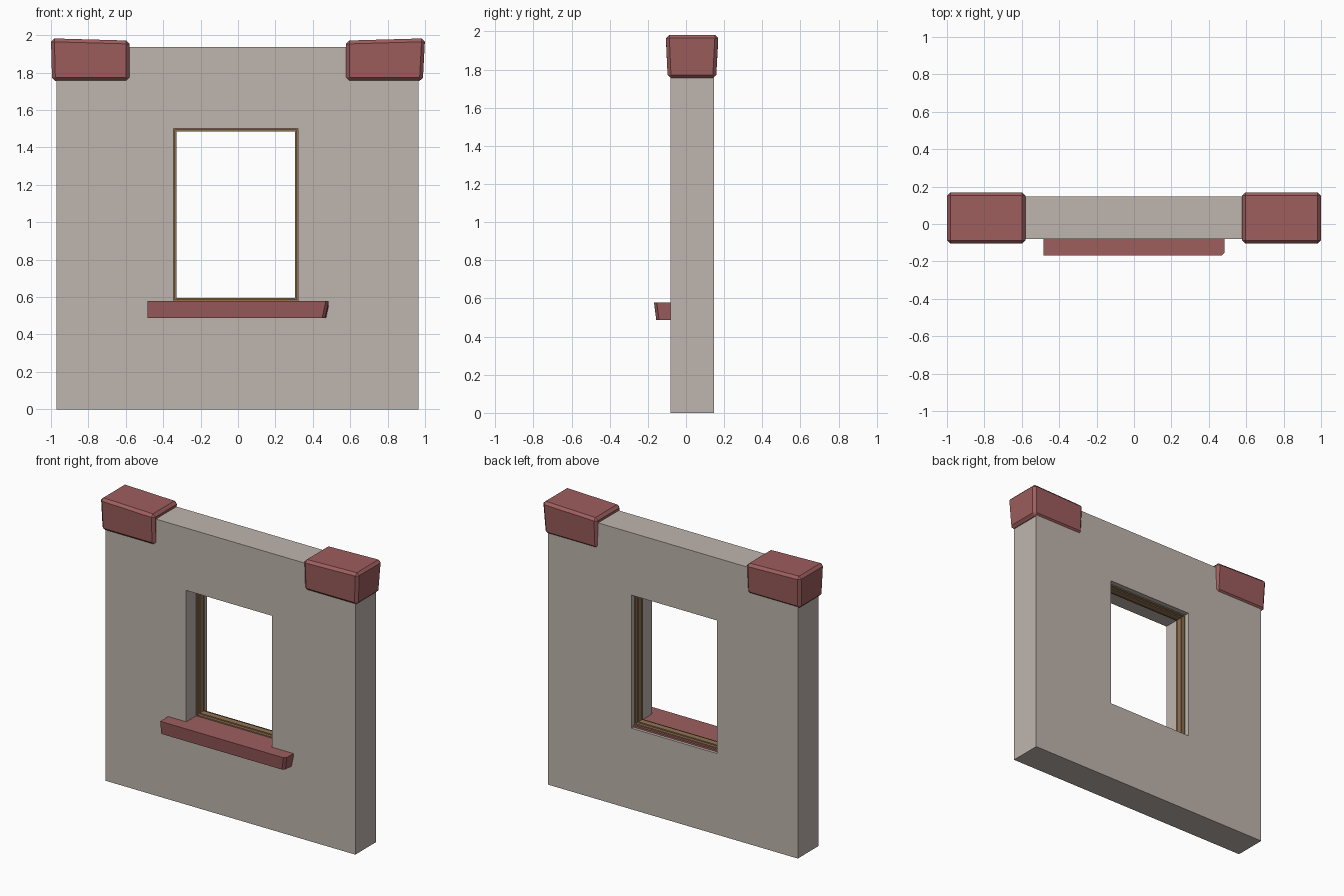
import bpy, bmesh
from mathutils import Vector

cube = bpy.data.objects.get("Cube")
if cube:
    bpy.data.objects.remove(cube, do_unlink=True)


def material(name, rgb):
    m = bpy.data.materials.new(name)
    m.use_nodes = True
    m.diffuse_color = (*rgb, 1)
    m.node_tree.nodes["Principled BSDF"].inputs["Base Color"].default_value = (*rgb, 1)
    return m


plaster = material("grey plaster", (0.52, 0.46, 0.42))
brick = material("red stone", (0.34, 0.11, 0.11))
wood = material("brown wood", (0.29, 0.175, 0.09))


def finish(bm, name, mat):
    bmesh.ops.recalc_face_normals(bm, faces=bm.faces[:])
    mesh = bpy.data.meshes.new(name)
    bm.to_mesh(mesh)
    bm.free()
    mesh.materials.append(mat)
    obj = bpy.data.objects.new(name, mesh)
    bpy.context.collection.objects.link(obj)
    return obj


def add_box(bm, x, y, z):
    """Box from (min, max) pairs; returns its vertices."""
    verts = bmesh.ops.create_cube(bm, size=1)["verts"]
    for v in verts:
        v.co = Vector([lo + (c + 0.5) * (hi - lo) for c, (lo, hi) in zip(v.co, (x, y, z))])
    return verts


def ring(name, mat, outer, inner, y):
    """Rectangular slab with a rectangular hole; rectangles are x0, x1, z0, z1."""
    bm = bmesh.new()
    loops = []
    for x0, x1, z0, z1 in (outer, inner):
        for depth in y:
            corners = ((x0, z0), (x1, z0), (x1, z1), (x0, z1))
            loops.append([bm.verts.new((x, depth, z)) for x, z in corners])
    of, ob, nf, nb = loops
    for a, b in ((of, ob), (ob, nb), (nb, nf), (nf, of)):
        for i in range(4):
            j = (i + 1) % 4
            bm.faces.new((a[i], a[j], b[j], b[i]))
    return finish(bm, name, mat)


def inset(rect, d):
    x0, x1, z0, z1 = rect
    return (x0 + d, x1 - d, z0 + d, z1 - d)


# Wall with its window opening
opening = (-0.345, 0.32, 0.568, 1.5)
ring("wall", plaster, (-0.97, 0.965, 0, 1.937), opening, (-0.08, 0.148))

# Stepped window frame, resting on the sill
frame = (-0.345, 0.32, 0.58, 1.5)
ring("window_frame_outer", wood, frame, inset(frame, 0.008), (0.03, 0.112))
ring("window_frame_inner", wood, frame, inset(frame, 0.016), (0.05, 0.092))

# Sill running through the opening, with worn lower front corners
bm = bmesh.new()
for v in add_box(bm, (-0.485, 0.485), (-0.168, 0.128), (0.487, 0.58)):
    if v.co.y < 0 and v.co.z < 0.5:
        v.co.y += 0.012
        v.co.x -= 0.02 if v.co.x > 0 else 0
worn = [e for e in bm.edges if all(v.co.y < 0 and v.co.x > 0 for v in e.verts)]
bmesh.ops.bevel(bm, geom=worn, offset=0.015, segments=1, affect="EDGES")
finish(bm, "window_sill", brick)


# Rough-cut corner stones gripping the top of the wall
def corner_stone(name, x, lean):
    bm = bmesh.new()
    for v in add_box(bm, x, (-0.106, 0.17), (1.755, 1.983)):
        low = v.co.z < 1.8
        outer = abs(v.co.x) > 0.8
        if low:
            v.co.y += 0.01 if v.co.y < 0 else -0.012
            if outer:
                v.co.x -= lean
        elif not outer:
            v.co.z -= 0.012
    bmesh.ops.bevel(bm, geom=bm.edges[:], offset=0.018, segments=1, affect="EDGES")
    finish(bm, name, brick)


corner_stone("right_corner_stone", (-1.0, -0.58), -0.006)
corner_stone("left_corner_stone", (0.577, 1.0), 0.012)
